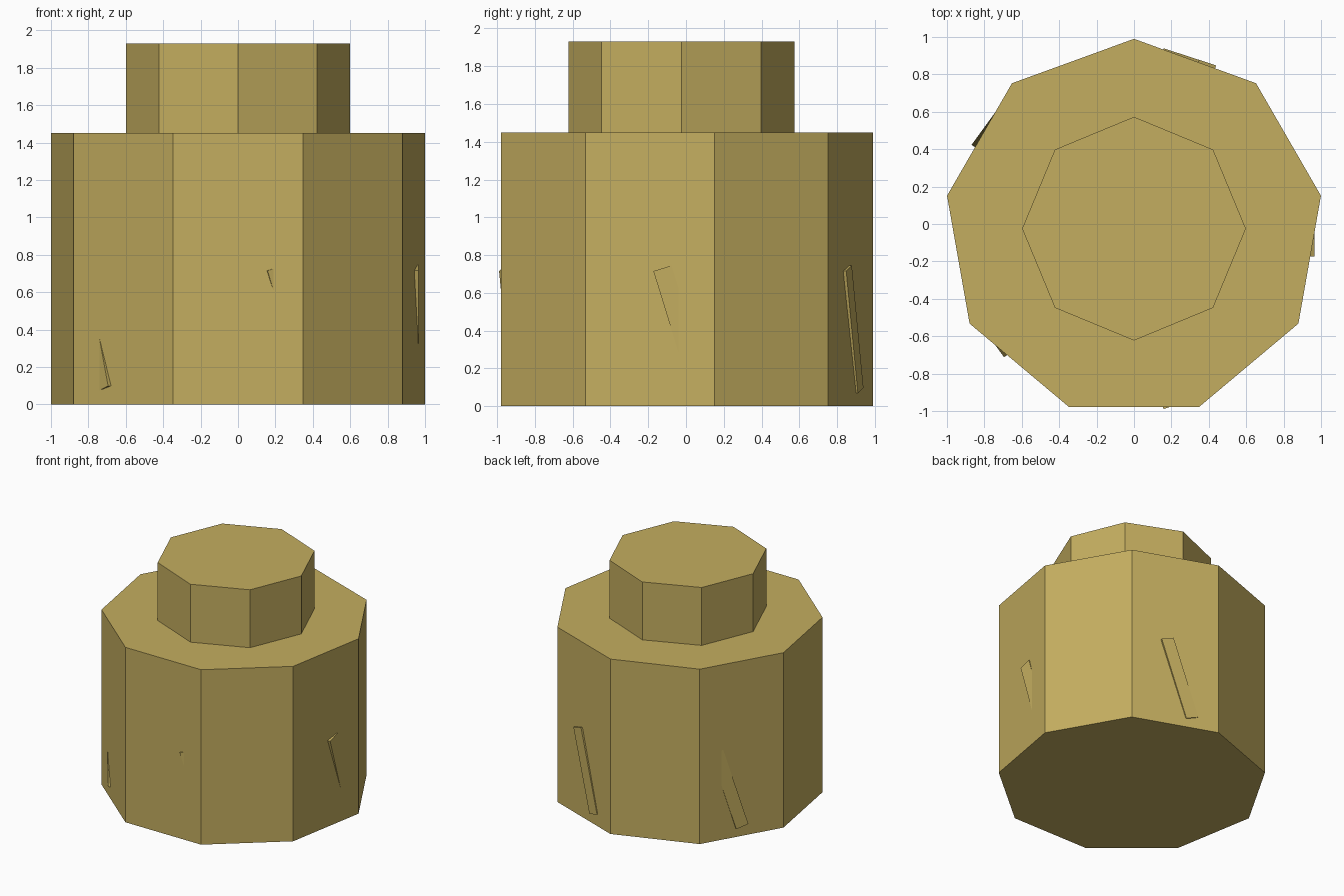
import bpy
import math
from mathutils import Matrix

if "Cube" in bpy.data.objects:
    bpy.data.objects.remove(bpy.data.objects["Cube"])

CENTRE_Y = -0.025   # the nine-sided body sits slightly forward of its bounds

straw = bpy.data.materials.new("straw yellow")
straw.diffuse_color = (0.55, 0.42, 0.115, 1.0)
straw.use_nodes = True
straw.node_tree.nodes["Principled BSDF"].inputs["Base Color"].default_value = straw.diffuse_color


def finish(name):
    obj = bpy.context.object
    obj.name = name
    obj.data.materials.append(straw)
    return obj


def drum(name, sides, radius, z0, z1):
    bpy.ops.mesh.primitive_cylinder_add(
        vertices=sides, radius=radius, depth=z1 - z0,
        location=(0, CENTRE_Y, (z0 + z1) / 2))
    return finish(name)


# Wide lower bale and narrow upper bale
drum("lower_bale", 9, 1.015, 0.0, 1.45)
drum("upper_bale", 8, 0.598, 1.45, 1.93)

# Five leaning slats, half sunk into the side of the lower bale
THICK, WIDTH, LENGTH, OUTER = 0.06, 0.10, 0.676, 0.966
for i in range(5):
    bpy.ops.mesh.primitive_cube_add(size=1)
    slat = finish(f"side_slat_{i + 1}")
    slat.data.transform(
        Matrix.Translation((0, CENTRE_Y, 0.407))
        @ Matrix.Rotation(math.radians(72 * i), 4, 'Z')
        @ Matrix.Translation((OUTER - THICK / 2, 0, 0))
        @ Matrix.Rotation(0.3, 4, 'X')
        @ Matrix.Diagonal((THICK, WIDTH, LENGTH, 1)))
